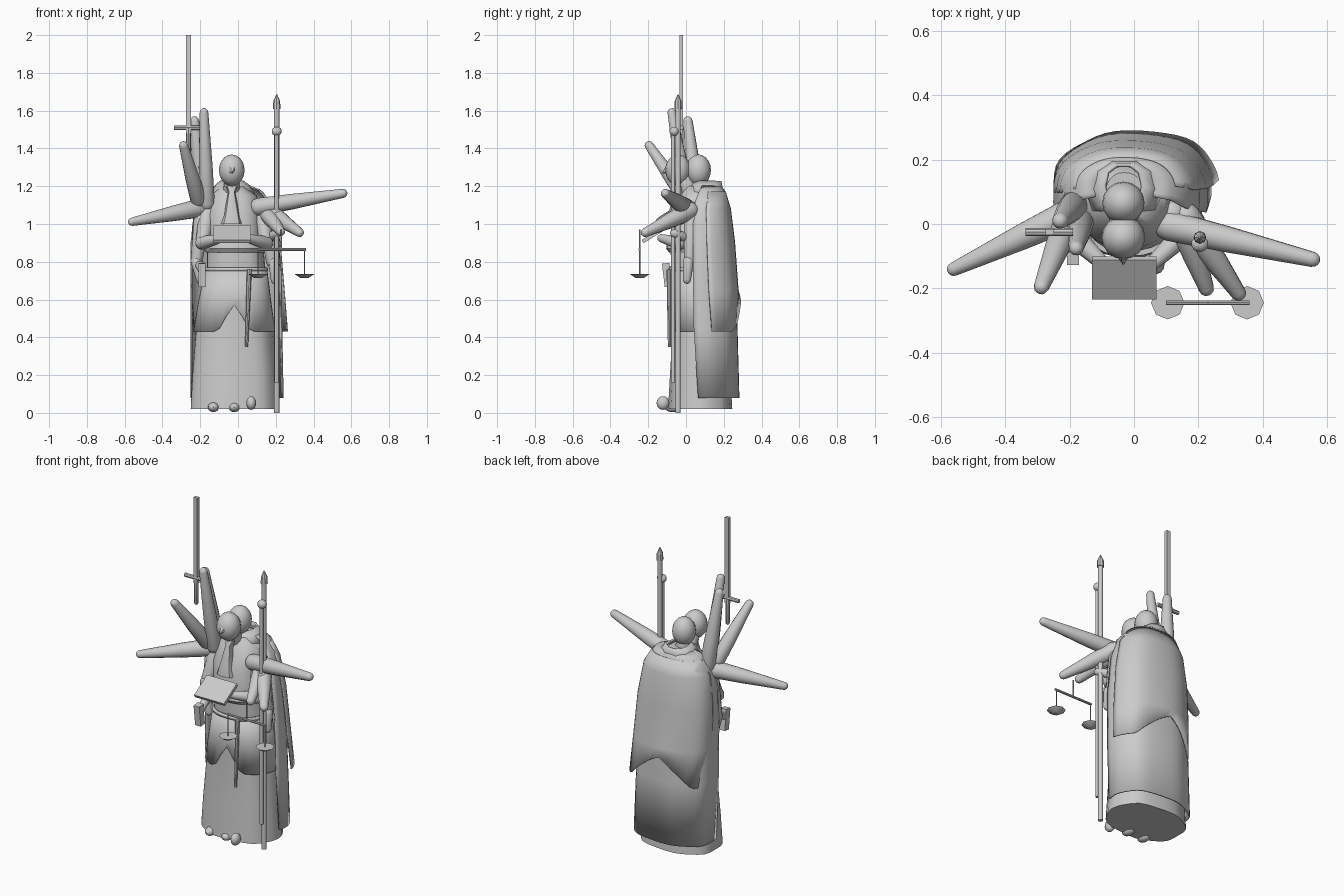
import bpy, bmesh, math
from mathutils import Vector

if "Cube" in bpy.data.objects:
    bpy.data.objects.remove(bpy.data.objects["Cube"])


def finish(name, bm, angle=40):
    bmesh.ops.recalc_face_normals(bm, faces=bm.faces)
    me = bpy.data.meshes.new(name)
    bm.to_mesh(me)
    bm.free()
    ob = bpy.data.objects.new(name, me)
    bpy.context.collection.objects.link(ob)
    bpy.ops.object.select_all(action='DESELECT')
    bpy.context.view_layer.objects.active = ob
    ob.select_set(True)
    bpy.ops.object.shade_smooth_by_angle(angle=math.radians(angle))
    return ob


def bridge(bm, rings, closed=True, caps=True):
    vs = [[bm.verts.new(p) for p in r] for r in rings]
    n = len(vs[0])
    for a, b in zip(vs, vs[1:]):
        for i in range(n if closed else n - 1):
            j = (i + 1) % n
            bm.faces.new((a[i], a[j], b[j], b[i]))
    if caps:
        bm.faces.new(vs[0])
        bm.faces.new(vs[-1])


def limb(name, p0, p1, r0, r1, n=12, rounded=True, mid=None):
    """Tapered round bar between two points, optionally with domed ends."""
    p0, p1 = Vector(p0), Vector(p1)
    d = (p1 - p0).normalized()
    L = (p1 - p0).length
    u = d.orthogonal().normalized()
    v = d.cross(u)
    prof = [(0, r0), (L, r1)]
    if mid:
        prof.insert(1, (L * .4, mid))
    if rounded:
        cap = [15, 35, 60]
        prof = ([(-r0 * math.cos(math.radians(a)), r0 * math.sin(math.radians(a))) for a in cap] + prof
                + [(L + r1 * math.cos(math.radians(a)), r1 * math.sin(math.radians(a))) for a in cap[::-1]])
    bm = bmesh.new()
    bridge(bm, [[p0 + d * t + (u * math.cos(2 * math.pi * i / n) + v * math.sin(2 * math.pi * i / n)) * r
                 for i in range(n)] for t, r in prof])
    return finish(name, bm)


def ellipsoid(name, c, r, seg=16):
    bm = bmesh.new()
    bmesh.ops.create_uvsphere(bm, u_segments=seg, v_segments=seg // 2 + 2, radius=1)
    for v in bm.verts:
        v.co = Vector([c[k] + v.co[k] * r[k] for k in range(3)])
    return finish(name, bm)


def box(name, c, s, rot=(0, 0, 0)):
    bm = bmesh.new()
    bmesh.ops.create_cube(bm, size=1)
    for v in bm.verts:
        v.co = Vector([v.co[k] * s[k] for k in range(3)])
    ob = finish(name, bm)
    ob.location, ob.rotation_euler = c, rot
    return ob


def cloth(name, rows, a0=0, a1=360, n=28, fold=0.0, hem=None, thick=0.0):
    """Loft of ellipses given as z, xmin, xmax, ymin, ymax; arcs make open sheets."""
    closed = a1 - a0 >= 360
    rings = []
    for k, (z, x0, x1, y0, y1) in enumerate(rows):
        ring = []
        for i in range(n):
            deg = a0 + (a1 - a0) * i / (n if closed else n - 1)
            a = math.radians(deg)
            f = 1 + fold * math.cos(7 * a) * (1 - k / len(rows))
            c, s = [math.copysign(abs(t) ** .85, t) for t in (math.cos(a), math.sin(a))]
            zz = z + (hem(deg) if hem and k == 0 else 0)
            ring.append(((x0 + x1) / 2 + c * f * (x1 - x0) / 2, (y0 + y1) / 2 + s * f * (y1 - y0) / 2, zz))
        rings.append(ring)
    bm = bmesh.new()
    bridge(bm, rings, closed, closed and not thick)
    ob = finish(name, bm)
    if thick:
        m = ob.modifiers.new("thickness", 'SOLIDIFY')
        m.thickness = thick
        m.offset = 0
    return ob


# robe and torso
cloth("robe", [(.02, -.255, .215, -.095, .245), (.2, -.245, .205, -.085, .235), (.45, -.225, .185, -.07, .225),
               (.75, -.165, .145, -.075, .2), (.9, -.165, .13, -.085, .2), (1.05, -.17, .12, -.075, .2),
               (1.15, -.15, .1, -.03, .19), (1.2, -.09, .03, .0, .16)], fold=.02)
cloth("tunic_skirt", [(.43, -.235, .195, -.078, .225), (.6, -.205, .172, -.076, .215), (.76, -.172, .152, -.08, .205)],
      165, 375, 25, hem=lambda d: max(0, .14 - abs(d - 270) * .007), thick=.006)
cloth("belt", [(.75, -.172, .152, -.086, .205), (.77, -.172, .152, -.086, .205)], thick=.012)
cloth("sash", [(.85, -.17, .14, -.09, .2), (.87, -.178, .148, -.105, .2), (.9, -.172, .14, -.1, .2)])
# long cape, short cape and collar
cloth("long_cape", [(.08, -.25, .235, -.06, .278), (.45, -.25, .228, -.09, .268), (.75, -.25, .225, -.09, .255),
                    (1.0, -.24, .2, -.08, .242), (1.12, -.215, .165, -.05, .218), (1.18, -.17, .115, .0, .2),
                    (1.2, -.12, .06, .03, .18)], -12, 192, 26, fold=.015, thick=.008)
cloth("short_cape", [(.43, -.235, .26, -.06, .288), (.65, -.25, .243, -.08, .275), (.9, -.25, .222, -.08, .257),
                     (1.08, -.23, .188, -.06, .235), (1.17, -.18, .13, .0, .208)], 5, 178, 24, fold=.012,
      hem=lambda d: max(0, .17 - abs(d - 95) * .0035), thick=.006)
cloth("collar", [(1.16, -.145, .085, .01, .2), (1.2, -.12, .06, .03, .19), (1.225, -.09, .025, .05, .185)],
      n=10, thick=.012)

# two heads back to back, with a nose and necks
for nm, y, r in (("front_head", -.042, .068), ("rear_head", .066, .066)):
    ellipsoid(nm, (-.033, y, 1.285), (r, r, .083))
    limb(nm + "_neck", (-.033, .055 + y * .3, 1.13), (-.033, y * .8 + .015, 1.25), .05, .04)
limb("nose", (-.033, -.1, 1.285), (-.033, -.126, 1.27), .02, .002, 6, False)
# chest bib
bib = cloth("bib", [(1.0, -.09, .022, -.1, -.04), (1.05, -.075, .01, -.095, -.03), (1.17, -.052, -.015, -.06, 0),
                    (1.2, -.065, 0, -.05, .01)], n=8)

# spread and raised arms: root, tip, root radius, tip radius
arms = {
    "left_spread_arm": ((-.2, .03, 1.085), (-.56, -.14, 1.012), .05, .022),
    "right_spread_arm": ((.11, -.005, 1.09), (.555, -.11, 1.162), .048, .024),
    "left_tall_arm": ((-.165, .01, 1.11), (-.18, -.075, 1.59), .042, .023),
    "left_rear_raised_arm": ((-.185, .06, 1.11), (-.23, .01, 1.545), .045, .025),
    "left_front_raised_arm": ((-.21, .0, 1.13), (-.288, -.195, 1.415), .043, .024),
    "scale_arm": ((.15, .01, 1.06), (.225, -.2, .96), .045, .024),
    "right_low_arm": ((.16, .02, 1.07), (.325, -.215, .955), .048, .024),
}
for nm, (a, b, r0, r1) in arms.items():
    limb(nm, a, b, r0, r1, 14, mid=(r0 + r1) * .57)

# mirrored bent arms for the book, and hanging arms with hands
for side, s in (("left", -1), ("right", 1)):
    X = lambda x: -.02 + s * x
    limb(side + "_book_sleeve", (X(.14), .03, 1.07), (X(.17), -.03, .9), .048, .035)
    limb(side + "_book_forearm", (X(.17), -.035, .9), (X(.07), -.13, .925), .036, .022)
    limb(side + "_hanging_sleeve", (X(.17), .03, 1.03), (X(.2), .02, .8), .045, .032)
    limb(side + "_hanging_hand", (X(.2 if s < 0 else .21), .012, .8), (X(.18 if s < 0 else .215), .005, .705), .03, .022)
box("left_scroll", (-.19, -.1, .73), (.038, .04, .125), (.12, 0, 0))
limb("left_scroll_hand", (-.2, -.03, .78), (-.19, -.09, .75), .025, .02)
for nm, z in (("staff_upper_hand", .93), ("staff_middle_hand", 1.04)):
    limb(nm, (.17, -.01, z), (.205, -.06, z + .02), .026, .024)

# open book
box("book", (-.03, -.168, .945), (.2, .145, .02), (.55, 0, 0))

# upright sword
box("sword_blade", (-.262, -.025, 1.74), (.026, .02, .52))
limb("sword_guard", (-.338, -.025, 1.51), (-.19, -.025, 1.51), .012, .012, 8, False)
limb("sword_grip", (-.262, -.025, 1.36), (-.262, -.025, 1.5), .012, .012, 8)

# two staffs
limb("tall_staff", (.205, -.042, 0), (.205, -.042, 1.62), .014, .014, 10, False)
limb("staff_finial", (.205, -.042, 1.61), (.205, -.042, 1.65), .02, .018, 8, False)
limb("staff_point", (.205, -.042, 1.65), (.205, -.042, 1.685), .018, .003, 8, False)
limb("short_staff", (.205, -.068, .16), (.205, -.068, 1.48), .011, .011, 10, False)
ellipsoid("staff_knob", (.205, -.062, 1.49), (.028, .026, .025), 10)

# balance scales
limb("scale_beam", (.1, -.245, .865), (.36, -.245, .865), .007, .007, 8, False)
limb("scale_hanger", (.23, -.245, .865), (.23, -.245, .97), .004, .004, 6, False)
for i, x in enumerate((.105, .352)):
    limb(f"scale_chain_{i}", (x, -.245, .735), (x, -.245, .865), .003, .003, 6, False)
    limb(f"scale_pan_{i}", (x, -.245, .715), (x, -.245, .735), .022, .052, 8, False)

# hanging scabbard and feet
limb("scabbard", (.06, -.09, .76), (.045, -.088, .35), .013, .008, 8, False)
ellipsoid("front_foot", (.07, -.122, .052), (.026, .034, .036), 12)
for i, x in enumerate((-.13, -.02)):
    ellipsoid(f"foot_{i}", (x, -.07, .03), (.03, .045, .026), 12)
